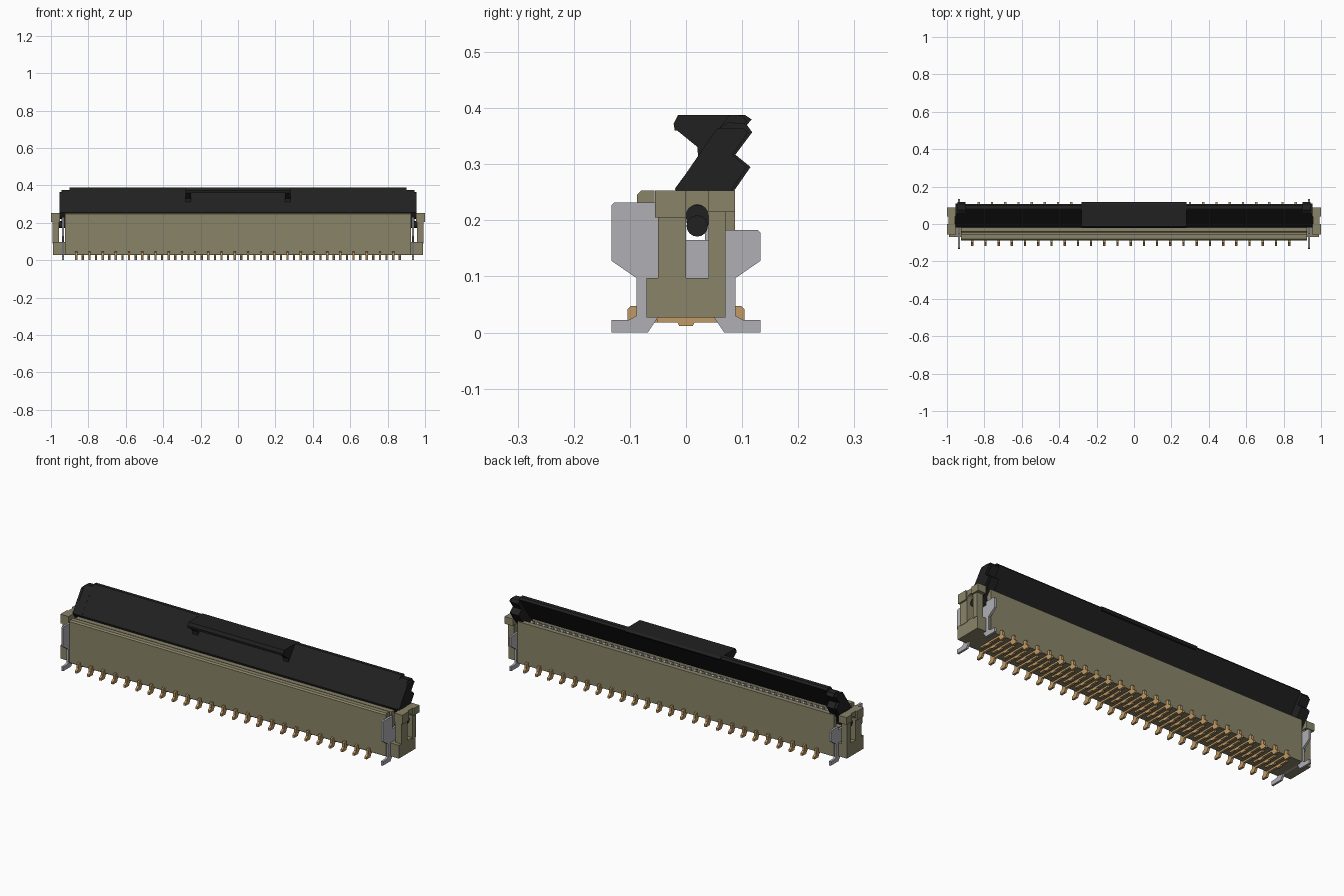
import bpy, bmesh, math


def material(name, rgb):
    m = bpy.data.materials.new(name)
    m.diffuse_color = (*rgb, 1)
    return m


TAN = material("tan_plastic", (0.25, 0.23, 0.14))
BLACK = material("black_plastic", (0.015, 0.015, 0.015))
STEEL = material("grey_metal", (0.43, 0.43, 0.46))
GOLD = material("gold_plating", (0.53, 0.33, 0.13))


def prisms(name, parts, mat):
    """One object from (y-z profile, x0, x1) extrusions."""
    bm = bmesh.new()
    for pts, x0, x1 in parts:
        a = [bm.verts.new((x0, y, z)) for y, z in pts]
        b = [bm.verts.new((x1, y, z)) for y, z in pts]
        bm.faces.new(a)
        bm.faces.new(b[::-1])
        for i in range(len(pts)):
            j = (i + 1) % len(pts)
            bm.faces.new((a[i], a[j], b[j], b[i]))
    bmesh.ops.recalc_face_normals(bm, faces=bm.faces)
    me = bpy.data.meshes.new(name)
    bm.to_mesh(me)
    bm.free()
    me.materials.append(mat)
    ob = bpy.data.objects.new(name, me)
    bpy.context.collection.objects.link(ob)
    return ob


def mirrored(name, parts, mat):
    """Same, repeated at the opposite end."""
    return prisms(name, parts + [(p, -x1, -x0) for p, x0, x1 in parts], mat)


def rect(y0, y1, z0, z1):
    return [(y0, z0), (y1, z0), (y1, z1), (y0, z1)]


# Housing: long body with a narrow cable slot and a wide lever channel
body = [(-0.085, 0.027), (0.087, 0.027), (0.087, 0.247), (0.062, 0.247),
        (0.062, 0.165), (-0.015, 0.165), (-0.015, 0.245), (-0.040, 0.245),
        (-0.045, 0.235), (-0.045, 0.15), (-0.056, 0.15), (-0.056, 0.253),
        (-0.080, 0.253), (-0.087, 0.246), (-0.087, 0.032)]
prisms("housing", [(body, -0.925, 0.925)], TAN)

# End ears: foot block and an outer cheek pierced by an arched pivot slot
arch = [(0.02 + 0.02 * math.cos(a), 0.208 + 0.02 * math.sin(a))
        for a in [math.pi * k / 8 for k in range(9)]]
cheek = ([(0.04, 0.09), (0.07, 0.09), (0.07, 0.215), (0.087, 0.215),
          (0.087, 0.253), (-0.05, 0.253), (-0.05, 0.09), (0.0, 0.09)]
         + arch[::-1])
mirrored("end_ears", [(rect(-0.07, 0.07, 0.027, 0.097), 0.915, 0.99),
                      (cheek, 0.957, 0.992),
                      (rect(-0.055, 0.0, 0.205, 0.253), 0.952, 1.0),
                      (rect(0.04, 0.087, 0.215, 0.253), 0.952, 1.0)], TAN)

# Solder clips: one flat sheet at each end, with wings and feet
clip = [(-0.133, 0), (-0.068, 0), (-0.05, 0.027), (0.05, 0.027), (0.068, 0),
        (0.133, 0), (0.133, 0.022), (0.103, 0.022), (0.088, 0.03),
        (0.088, 0.097), (0.133, 0.128), (0.133, 0.178), (0.128, 0.183),
        (0.07, 0.183), (0.07, 0.165), (-0.05, 0.165), (-0.05, 0.232),
        (-0.128, 0.232), (-0.133, 0.227), (-0.133, 0.128), (-0.088, 0.097),
        (-0.088, 0.03), (-0.103, 0.022), (-0.133, 0.022)]
mirrored("solder_clips", [(clip, 0.929, 0.940)], STEEL)

# Staggered solder pins, alternating front and back
pin = [(-0.118, 0), (-0.118, 0.012), (-0.104, 0.022), (-0.104, 0.042),
       (-0.099, 0.047), (-0.080, 0.047), (-0.080, 0.030), (0.055, 0.030),
       (0.050, 0.018), (0.015, 0.018), (0.012, 0.012), (-0.012, 0.012),
       (-0.015, 0.018), (-0.078, 0.018), (-0.088, 0)]
PITCH = 0.0353
pins, teeth = [], []
for i in range(50):
    x = (i - 24.5) * PITCH
    s = 1 if i % 2 == 0 else -1
    pins.append(([(s * y, z) for y, z in pin], x - 0.006, x + 0.006))
    teeth.append(([(0.034, 0.16), (0.058, 0.16), (0.058, 0.243),
                   (0.052, 0.252), (0.034, 0.245)], x - 0.007, x + 0.007))
prisms("solder_pins", pins, GOLD)
prisms("contact_tips", teeth, STEEL)

# Lever: tilted plate, end arms with cams, and pivots
plate = [(-0.004, 0.235), (-0.014, 0.24), (-0.019, 0.256), (0.074, 0.384),
         (0.080, 0.388), (0.100, 0.387), (0.108, 0.377), (0.010, 0.24)]
prisms("lever_plate", [(plate, -0.90, 0.90)], BLACK)
arm = [(0.002, 0.19), (-0.003, 0.23), (-0.02, 0.256), (0.058, 0.363),
       (0.075, 0.375), (0.107, 0.372), (0.118, 0.357), (0.088, 0.317),
       (0.115, 0.295), (0.088, 0.256), (0.060, 0.22), (0.038, 0.19)]
pivot = [(0.02 + 0.019 * math.cos(math.tau * k / 16),
          0.19 + 0.019 * math.sin(math.tau * k / 16)) for k in range(16)]
mirrored("lever_arms", [(arm, 0.90, 0.943),
                        ([(y * 0.94, min(z, 0.365)) for y, z in arm
                          if z > 0.2], 0.943, 0.955),
                        (pivot, 0.90, 0.975)], BLACK)

# Finger tab: overhanging lip with a gusset under each end
lip = [(-0.020, 0.360), (-0.022, 0.372), (-0.014, 0.388), (0.105, 0.388),
       (0.117, 0.380), (0.107, 0.368), (0.060, 0.360)]
gusset = [(-0.018, 0.362), (0.020, 0.331), (0.022, 0.310), (0.050, 0.330),
          (0.075, 0.365)]
prisms("lever_tab", [(lip, -0.28, 0.28)], BLACK)
mirrored("tab_gussets", [(gusset, 0.25, 0.28)], BLACK)
